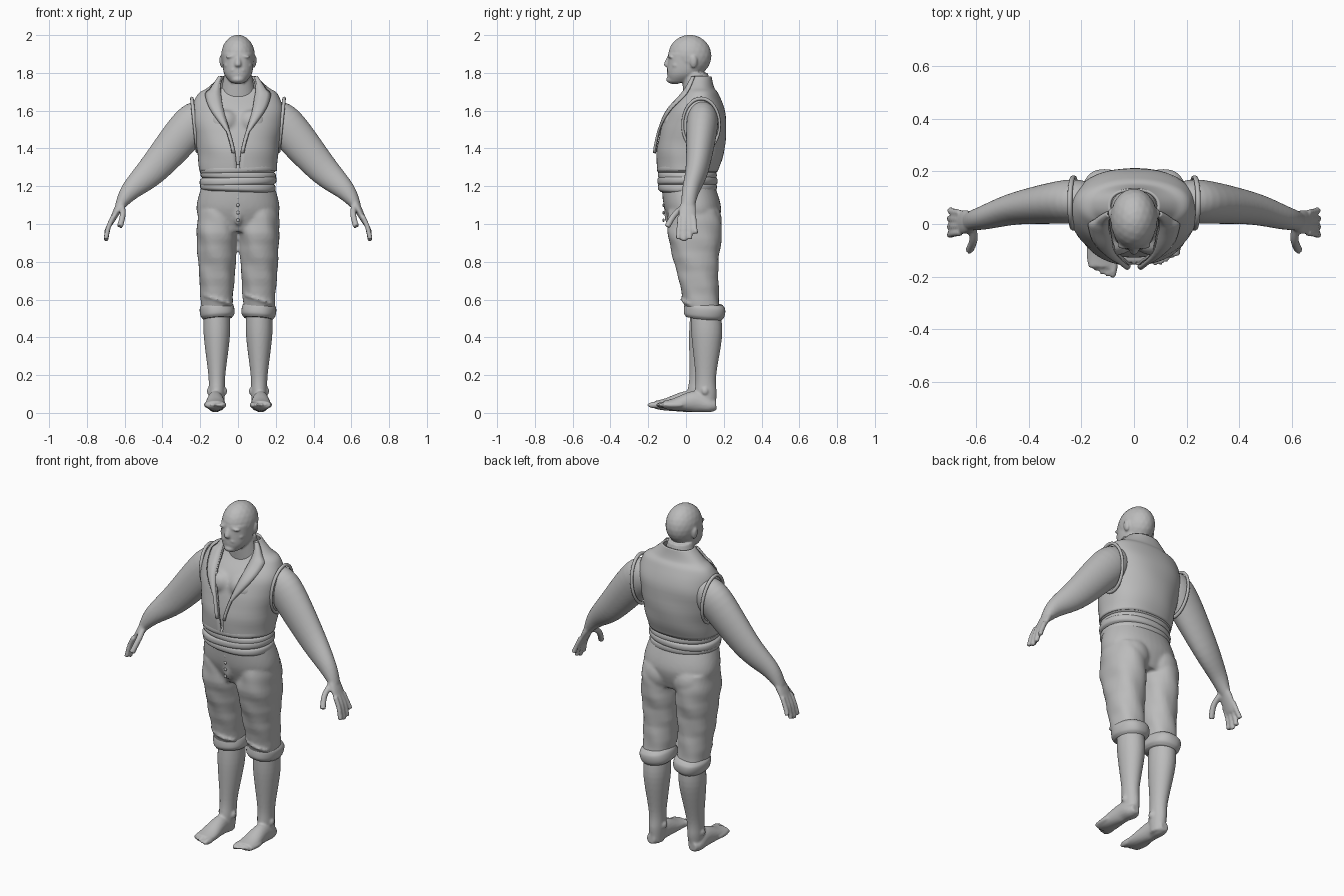
import bpy, bmesh, math
from mathutils import Vector, Matrix

if "Cube" in bpy.data.objects:
    bpy.data.objects.remove(bpy.data.objects["Cube"])

colour = (.5, .5, .5, 1)
grey = bpy.data.materials.new("plain_grey")
grey.use_nodes = True
grey.diffuse_color = colour
grey.node_tree.nodes["Principled BSDF"].inputs["Base Color"].default_value = colour
across, depth, upward = Matrix.Identity(3)


def spline(keys, steps=6):
    """Smooth rows running through the key rows."""
    keys = [Vector(key) for key in keys]
    padded = [keys[0], *keys, keys[-1]]
    rows = []
    for before, start, end, after in zip(padded, padded[1:], padded[2:], padded[3:]):
        leave, arrive = (end - before) / 2, (after - start) / 2
        for step in range(steps):
            t = step / steps
            ease = t * t * (3 - 2 * t)
            rows.append(start.lerp(end, ease) + leave * t * (1 - t) ** 2 - arrive * t * t * (1 - t))
    return rows + [keys[-1]]


def signed_power(value, exponent):
    return math.copysign(abs(value) ** exponent, value)


def ring_point(row, angle, axes, power=2, offset=0, ripple=0):
    """Point on a superellipse; angle zero faces the front."""
    side, back = axes
    wave = 1 + ripple * math.sin(3 * angle + 40 * row[2]) * math.cos(2 * angle - 15 * row[2])
    return (Vector(row[:3])
            + side * (row[3] + offset) * wave * signed_power(math.sin(angle), 2 / power)
            - back * (row[4] + offset) * wave * signed_power(math.cos(angle), 2 / power))


def bridge(bm, grid, closed):
    for lower, upper in zip(grid, grid[1:]):
        count = len(lower)
        for i in range(count if closed else count - 1):
            j = (i + 1) % count
            bm.faces.new((lower[i], lower[j], upper[j], upper[i]))


def loft(bm, keys, ref=None, sides=40, power=2, ripple=0, gap=False):
    """Key rows hold a centre, two radii and, for open shells, a gap angle."""
    rows = spline(keys)
    grid = []
    for i, row in enumerate(rows):
        axes = (across, depth)
        if ref:
            ahead, behind = rows[min(i + 1, len(rows) - 1)], rows[max(i - 1, 0)]
            tangent = Vector((ahead - behind)[:3]).normalized()
            side = (ref - tangent * ref.dot(tangent)).normalized()
            axes = (side, tangent.cross(side))
        start = row[5] if gap else 0
        sweep = 2 * (math.pi - start)
        grid.append([bm.verts.new(ring_point(row, start + sweep * k / sides, axes, power, 0, ripple))
                     for k in range(sides + gap)])
    bridge(bm, grid, not gap)
    if not gap:
        bm.faces.new(grid[0])
        bm.faces.new(grid[-1])


def column(bm, x, keys, **options):
    loft(bm, [(x, *key) for key in keys], **options)


def tube(bm, radius, points, ref):
    loft(bm, [(*point, radius, radius) for point in points], ref=ref, sides=16)


def band(bm, centre, radii, half_height, roll, lean, ripple):
    """Rolled cloth ring with rounded top and bottom."""
    x, y, z = centre
    column(bm, x, [(y, z + half_height * f, radii[0] - roll * abs(f) ** 3, radii[1] - roll * abs(f) ** 3)
                   for f in (-1, -.6, 0, .6, 1)], power=2.2, ripple=ripple)
    bmesh.ops.rotate(bm, cent=centre, verts=bm.verts, matrix=lean)


def blob(bm, location, size, turn=0):
    matrix = Matrix.Translation(location) @ Matrix.Rotation(turn, 4, 'Y') @ Matrix.Diagonal((*size, 1))
    bmesh.ops.create_icosphere(bm, subdivisions=3, radius=1, matrix=matrix)


def pair(bm, location, size, turn=0):
    x, y, z = location
    for s in (1, -1):
        blob(bm, (s * x, y, z), size, s * turn)


def finish(name, bm, voxel=0, thickness=0, mirror=1):
    for vert in bm.verts:
        vert.co.x *= mirror
    bmesh.ops.recalc_face_normals(bm, faces=bm.faces)
    mesh = bpy.data.meshes.new(name)
    bm.to_mesh(mesh)
    bm.free()
    mesh.materials.append(grey)
    mesh.shade_smooth()
    part = bpy.data.objects.new(name, mesh)
    bpy.context.collection.objects.link(part)
    if thickness:
        solid = part.modifiers.new("thickness", 'SOLIDIFY')
        solid.thickness, solid.offset = thickness, 0
    if voxel:
        blend = part.modifiers.new("blend", 'REMESH')
        blend.mode, blend.voxel_size, blend.use_smooth_shade = 'VOXEL', voxel, True
        soften = part.modifiers.new("soften", 'SMOOTH')
        soften.factor, soften.iterations = .5, 2


# Head and neck: skull, jaw, nose, mouth, beard, brows, eyes, cheeks, ears
bm = bmesh.new()
blob(bm, (0, .02, 1.89), (.09, .115, .112))
column(bm, 0, [(-.04, 1.75, .04, .05), (-.01, 1.8, .075, .09), (.01, 1.9, .085, .105)], power=2.2)
column(bm, 0, [(.07, 1.66, .1, .08), (.045, 1.8, .07, .07)])
column(bm, 0, [(-.085, 1.89, .01, .012), (-.1, 1.845, .018, .017), (-.09, 1.83, .015, .012)])
blob(bm, (0, -.06, 1.765), (.04, .045, .025))
for z in (1.805, 1.792):
    blob(bm, (0, -.088, z), (.025, .013, .006))
pair(bm, (.036, -.08, 1.887), (.03, .016, .008), .15)
pair(bm, (.034, -.078, 1.866), (.015, .012, .007))
pair(bm, (.05, -.05, 1.84), (.024, .026, .018))
pair(bm, (.02, -.086, 1.818), (.024, .014, .008), .4)
pair(bm, (.086, .04, 1.86), (.012, .02, .034), .1)
finish("head_and_neck", bm, voxel=.006)

# Bare chest under the vest
torso = [(.01, 1.28, .2, .155, .02), (.025, 1.4, .212, .175, .07), (.05, 1.58, .238, .155, .26),
         (.07, 1.68, .21, .1, .4), (.07, 1.72, .155, .075, .6), (.07, 1.78, .09, .06, 1)]
inset = .024
bm = bmesh.new()
column(bm, 0, [(y, z, wide - inset, deep - inset) for y, z, wide, deep, gap in torso[:-1]], power=2.2)
pair(bm, (.075, -.07, 1.54), (.075, .05, .065), .2)
finish("chest", bm, voxel=.012)

# Open sleeveless vest
bm = bmesh.new()
column(bm, 0, torso, sides=64, power=2.2, ripple=.012, gap=True)
finish("vest", bm, thickness=.01)

# Wrapped waist sash
for i in range(4):
    bm = bmesh.new()
    flare = .004 * (i % 2)
    band(bm, (0, .007, 1.195 + .032 * i), (.2 + flare, .156 + flare), .024, .015,
         Matrix.Rotation(.035 * (-1) ** i, 3, 'Y'), .006)
    finish(f"sash_band_{i + 1}", bm)

# Trousers: hips, legs, seat, knee folds and fly
bm = bmesh.new()
column(bm, 0, [(.01, 1.21, .19, .14), (.036, 1.08, .22, .15), (.045, .96, .18, .11)], power=2.2)
for s in (1, -1):
    column(bm, s * .112, [(.04, 1.07, .1, .13), (.045, .95, .107, .143), (.06, .75, .096, .11),
                          (.09, .53, .08, .09)], power=2.2, ripple=.035)
    for fold in range(4):
        lift = .025 * fold
        blob(bm, (s * .11, .03 + lift, .6 + lift), (.085, .06, .011), .3 * (-1) ** fold)
pair(bm, (.095, .105, 1.02), (.095, .085, .1))
blob(bm, (0, -.095, 1.09), (.025, .022, .1))
finish("trousers", bm, voxel=.01)

# Fly buttons
bm = bmesh.new()
for i in range(4):
    blob(bm, (0, -.119, 1.02 + .04 * i), (.009, .006, .009))
finish("fly_buttons", bm)

for side, mirror in (("left", 1), ("right", -1)):
    # Folded lapel, widest at the collar point
    bm = bmesh.new()
    grid = []
    for row in spline([(0, *key) for key in torso]):
        if row.z > 1.36:
            width = .06 + .42 * max(0, 1 - abs(row.z - 1.69) * 5)
            grid.append([bm.verts.new(ring_point(row, row[5] + width * share, (across, depth), 2.2, lift))
                         for share, lift in ((0, .008), (.3, .018), (.6, .02), (1, .012))])
    bridge(bm, grid, False)
    finish(side + "_lapel", bm, thickness=.007, mirror=mirror)

    # Calf, ankle, foot and toes
    bm = bmesh.new()
    column(bm, .112, [(.1, .57, .065, .075), (.11, .42, .07, .082), (.105, .2, .045, .055),
                      (.105, .1, .042, .057), (.11, .015, .035, .045)])
    column(bm, .12, [(.16, .04, .025, .025), (.12, .04, .04, .038), (.05, .06, .043, .056),
                     (-.06, .045, .055, .033), (-.12, .043, .055, .02)], ref=across)
    for x in (.07, .152):
        blob(bm, (x, .1, .115), (.013, .018, .02))
    for toe in range(5):
        thick = .013 if toe else .018
        blob(bm, (.08 + .022 * toe, -.11 + .003 * toe * toe, .042), (thick, .05, thick))
    if mirror < 0:
        # This leg stands slightly ahead
        for vert in bm.verts:
            vert.co.y -= .05 * max(0, 1 - vert.co.z / .55)
    finish(side + "_lower_leg_and_foot", bm, voxel=.007, mirror=mirror)

    # Rolled trouser cuff
    bm = bmesh.new()
    band(bm, (.11, .098, .54), (.092, .11), .04, .016,
         Matrix.Rotation(-.1, 3, 'X') @ Matrix.Rotation(.08, 3, 'Y'), .02)
    finish(side + "_trouser_cuff", bm, mirror=mirror)

    # Arm, palm, fingers and thumb
    bm = bmesh.new()
    loft(bm, [(.17, .085, 1.58, .07, .08), (.25, .085, 1.52, .083, .105), (.44, .06, 1.3, .062, .083),
              (.57, .024, 1.175, .045, .052), (.63, .01, 1.09, .035, .024)], ref=depth)
    loft(bm, [(.605, .014, 1.13, .032, .028), (.64, .008, 1.07, .045, .02), (.675, .006, 1, .042, .012)],
         ref=depth)
    for finger in range(4):
        y = .025 * finger - .033
        tip = .91 + .01 * (finger - 1) ** 2
        tube(bm, .013, [(.66, y, 1.04), (.685, y * 1.1, .985), (.7, y * 1.25, tip)], depth)
    tube(bm, .016, [(.615, 0, 1.1), (.61, -.06, 1.05), (.625, -.1, .985)], across)
    finish(side + "_arm_and_hand", bm, voxel=.007, mirror=mirror)

    # Armhole hem
    bpy.ops.mesh.primitive_torus_add(major_radius=1, minor_radius=.07)
    hem = bpy.context.object
    hem.name = side + "_armhole_hem"
    hem.data.transform(Matrix.Translation((mirror * .23, .08, 1.525)) @ Matrix.Rotation(mirror * .1, 4, 'Y')
                       @ Matrix.Diagonal((.135, .098, .14, 1)) @ Matrix.Rotation(math.pi / 2, 4, 'Y'))
    hem.data.materials.append(grey)
    hem.data.shade_smooth()
